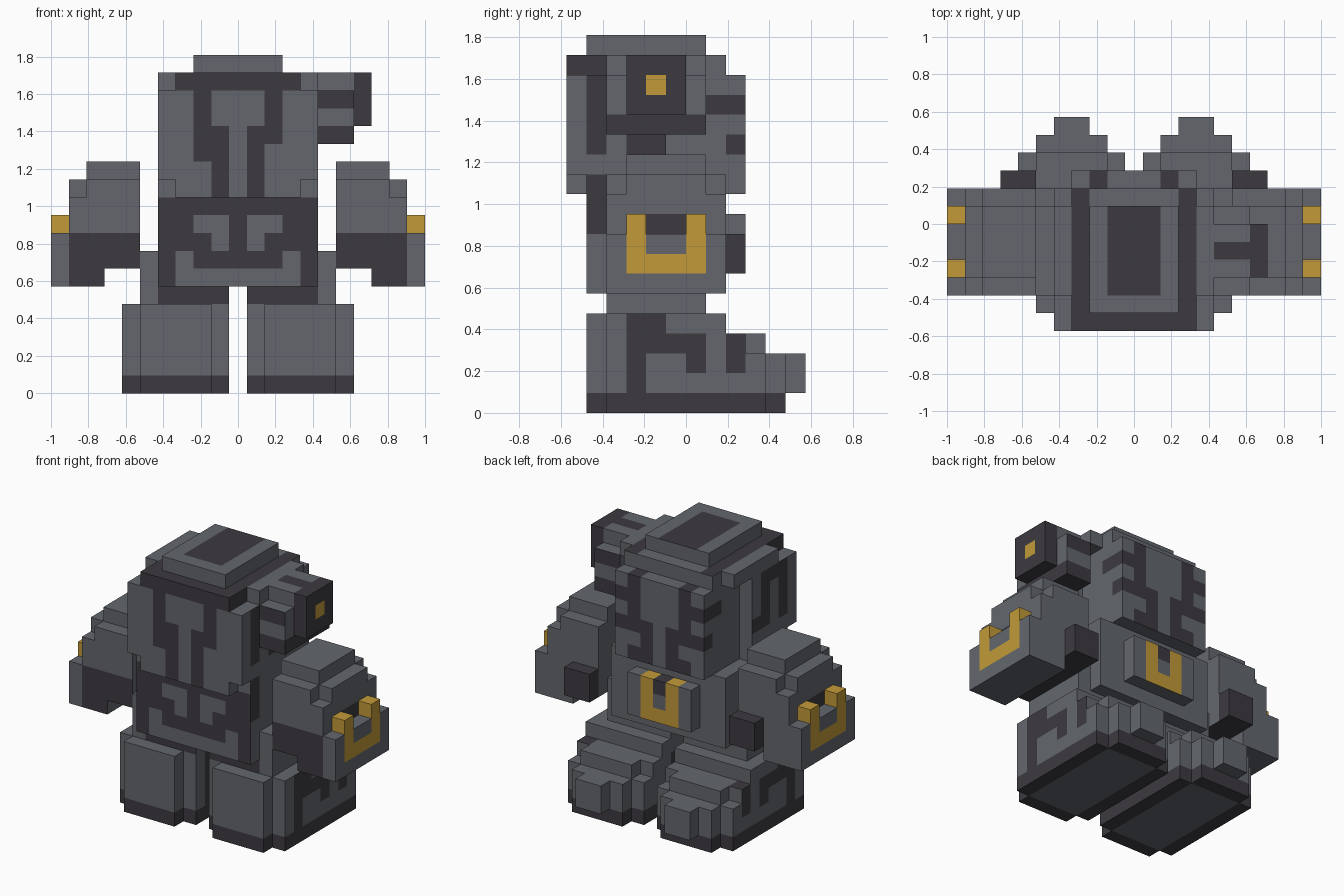
import bpy

if "Cube" in bpy.data.objects:
    bpy.data.objects.remove(bpy.data.objects["Cube"])

U = 2 / 21  # size of one block


def material(name, rgb):
    m = bpy.data.materials.new(name)
    m.diffuse_color = (*rgb, 1)
    m.use_nodes = True
    m.node_tree.nodes["Principled BSDF"].inputs["Base Color"].default_value = m.diffuse_color
    return m


MATS = [material("armour_grey", (0.125, 0.134, 0.152)),
        material("dark_charcoal", (0.046, 0.042, 0.051)),
        material("warm_yellow", (0.54, 0.325, 0.04))]
G, D, Y = 0, 1, 2

# direction -> cell offset and the four corners of that side
SIDES = {
    "+x": ((1, 0, 0), ((1, 0, 0), (1, 1, 0), (1, 1, 1), (1, 0, 1))),
    "-x": ((-1, 0, 0), ((0, 0, 0), (0, 0, 1), (0, 1, 1), (0, 1, 0))),
    "+y": ((0, 1, 0), ((0, 1, 0), (0, 1, 1), (1, 1, 1), (1, 1, 0))),
    "-y": ((0, -1, 0), ((0, 0, 0), (1, 0, 0), (1, 0, 1), (0, 0, 1))),
    "+z": ((0, 0, 1), ((0, 0, 1), (1, 0, 1), (1, 1, 1), (0, 1, 1))),
    "-z": ((0, 0, -1), ((0, 0, 0), (0, 1, 0), (1, 1, 0), (1, 0, 0))),
}


def part(name, boxes, paint=(), base=G, flip=1):
    """Union of block boxes (x0,x1,y0,y1,z0,z1); paint = (colour, sides, box)."""
    cells = set()
    for x0, x1, y0, y1, z0, z1 in boxes:
        cells |= {(i, j, k) for i in range(int(x0 + .5), int(x1 + .5))
                  for j in range(y0, y1) for k in range(z0, z1)}
    verts, faces, mats = {}, [], []
    for c in sorted(cells):
        for side, (off, corners) in SIDES.items():
            if tuple(a + b for a, b in zip(c, off)) in cells:
                continue
            f = [verts.setdefault((c[0] + p[0], c[1] + p[1], c[2] + p[2]), len(verts))
                 for p in corners]
            faces.append(f if flip > 0 else f[::-1])
            col = base
            for colour, sides, b in paint:
                if side in sides and b[0] < c[0] < b[1] and \
                        b[2] <= c[1] < b[3] and b[4] <= c[2] < b[5]:
                    col = colour
            mats.append(col)
    me = bpy.data.meshes.new(name)
    me.from_pydata([(flip * (x - .5) * U, y * U, z * U) for x, y, z in verts], [], faces)
    for m in MATS:
        me.materials.append(m)
    me.polygons.foreach_set("material_index", mats)
    ob = bpy.data.objects.new(name, me)
    bpy.context.collection.objects.link(ob)


ALL = tuple(SIDES)
FRONT, BACK, TOP = ("+y",), ("-y",), ("+z",)
LR = ("+x", "-x")


def both(colour, sides, b):
    """The same painted area on the left and right of the middle."""
    return [(colour, sides, b), (colour, sides, (-b[1], -b[0]) + tuple(b[2:]))]


# helmet with face plate, cap and side walls
part("helmet",
     [(-3.5, 3.5, -4, 2, 11, 18), (-4.5, 4.5, -4, 1, 17, 18),
      (-4.5, 4.5, -4, -1, 11, 18), (-3.5, 3.5, 2, 3, 11, 17)],
     both(D, TOP, (2.5, 3.5, -4, 2, 17, 18))
     + both(D, FRONT + TOP, (1.5, 2.5, 2, 3, 13, 17))
     + both(D, FRONT + LR, (2.5, 3.5, 1, 3, 15, 16))
     + both(D, FRONT + LR, (2.5, 3.5, 2, 3, 13, 14))
     + both(D, FRONT, (0.5, 1.5, 2, 3, 12, 14))
     + both(D, FRONT, (0.5, 2.5, 2, 3, 11, 12))
     + both(D, LR, (3.5, 4.5, -4, -3, 16, 17))
     + both(D, LR, (3.5, 4.5, -3, -2, 13, 17))
     + both(D, LR, (3.5, 4.5, -2, -1, 13, 14)))
part("helmet_cap", [(-2.5, 2.5, -5, 1, 18, 19)],
     [(D, TOP, (-1.5, 1.5, -4, 1, 18, 19))])

# backpack
part("backpack",
     [(-4.5, 4.5, -6, -4, 12, 17), (-3.5, 3.5, -6, -4, 11, 18),
      (-4.5, 4.5, -5, -4, 11, 12)],
     [(D, BACK + LR, (-3.5, 3.5, -6, -4, 17, 18)),
      (D, TOP, (-3.5, 3.5, -6, -5, 17, 18)),
      (D, BACK, (-2.5, -0.5, -6, -5, 13, 15)),
      (D, BACK, (0.5, 2.5, -6, -5, 14, 15))]
     + both(D, TOP, (2.5, 3.5, -5, -4, 17, 18))
     + both(D, BACK, (1.5, 2.5, -6, -5, 15, 17))
     + both(D, BACK, (0.5, 1.5, -6, -5, 11, 15))
     + both(D, LR, (3.5, 4.5, -5, -4, 13, 17))
     + both(D, LR, (3.5, 4.5, -5, -4, 11, 12)))

# shoulder lamp on one side only
part("lamp_mount", [(4.5, 6.5, -3, 0, 14, 18), (4.5, 6.5, -4, 1, 14, 17)],
     [(D, BACK + FRONT, (4.5, 6.5, -4, 1, 16, 17)),
      (D, BACK + FRONT + LR + ("-z",), (4.5, 6.5, -4, 1, 14, 15)),
      (D, TOP, (4.5, 6.5, -2, -1, 17, 18))])
part("lamp_head", [(6.5, 7.5, -3, 0, 15, 18)],
     [(Y, ("+x",), (6.5, 7.5, -2, -1, 16, 17))], base=D)

# torso with painted back harness
part("torso", [(-4.5, 4.5, -5, 2, 6, 11)],
     [(D, BACK, (-4.5, 4.5, -5, -4, 8, 11)),
      (D, LR, (-4.5, 4.5, -5, -4, 9, 11)),
      (D, BACK, (-2.5, 2.5, -5, -4, 7, 8))]
     + both(G, BACK, (1.5, 2.5, -5, -4, 9, 10))
     + both(G, BACK, (0.5, 1.5, -5, -4, 8, 10))
     + both(D, BACK, (3.5, 4.5, -5, -4, 6, 8)))

# belt pouch with yellow clasp
part("belt_pouch", [(-2.5, 2.5, 2, 3, 7, 10)],
     [(Y, FRONT, (-1.5, 1.5, 2, 3, 7, 8))]
     + both(Y, FRONT + TOP, (0.5, 1.5, 2, 3, 7, 10))
     + [(D, FRONT + TOP, (-0.5, 0.5, 2, 3, 9, 10))])

for s, label in ((1, "right"), (-1, "left")):
    # arm with stepped shoulder
    part(label + "_arm",
         [(5.5, 9.5, -4, 2, 7, 11), (7.5, 10.5, -4, 2, 6, 9),
          (5.5, 9.5, -3, 1, 11, 12), (5.5, 8.5, -4, 2, 11, 12),
          (5.5, 8.5, -3, 1, 12, 13)],
         [(D, BACK, (5.5, 9.5, -4, -3, 6, 9)),
          (D, ("-z",), (5.5, 7.5, -4, 2, 7, 8)),
          (D, ("+x",), (8.5, 9.5, -2, 0, 9, 10)),
          (Y, ("+x",), (9.5, 10.5, -3, 1, 7, 8)),
          (Y, ("+x",), (9.5, 10.5, -3, -2, 7, 9)),
          (Y, ("+x",), (9.5, 10.5, 0, 1, 7, 9))], flip=s)
    part(label + "_arm_clasp", [(9.5, 10.5, -3, -2, 9, 10), (9.5, 10.5, 0, 1, 9, 10)],
         base=Y, flip=s)
    part(label + "_hand", [(5.5, 7.5, 2, 3, 7, 9)], base=D, flip=s)

    # leg
    part(label + "_leg", [(0.5, 5.5, -4, 1, 5, 8)],
         [(D, BACK, (0.5, 4.5, -4, -3, 5, 6))], flip=s)

    # boot with stepped toe and dark sole
    part(label + "_boot",
         [(0.5, 6.5, -4, 2, 1, 5), (1.5, 5.5, -5, -4, 1, 5),
          (0.5, 6.5, 2, 3, 1, 4), (1.5, 5.5, 3, 4, 1, 4),
          (0.5, 6.5, 3, 4, 1, 3), (1.5, 5.5, 4, 5, 1, 3),
          (2.5, 4.5, 5, 6, 1, 3)],
         [(D, LR, (0.5, 6.5, -3, -1, 3, 5)),
          (D, LR, (0.5, 6.5, -1, 1, 3, 4)),
          (D, LR, (0.5, 6.5, 0, 1, 2, 3)),
          (D, LR, (0.5, 6.5, -3, -2, 1, 3)),
          (D, LR + TOP, (5.5, 6.5, 2, 3, 2, 4))], flip=s)
    part(label + "_sole",
         [(0.5, 6.5, -4, 4, 0, 1), (1.5, 5.5, -5, 5, 0, 1)],
         [(G, ("-z",), (1.5, 5.5, -4, 4, 0, 1))], base=D, flip=s)
